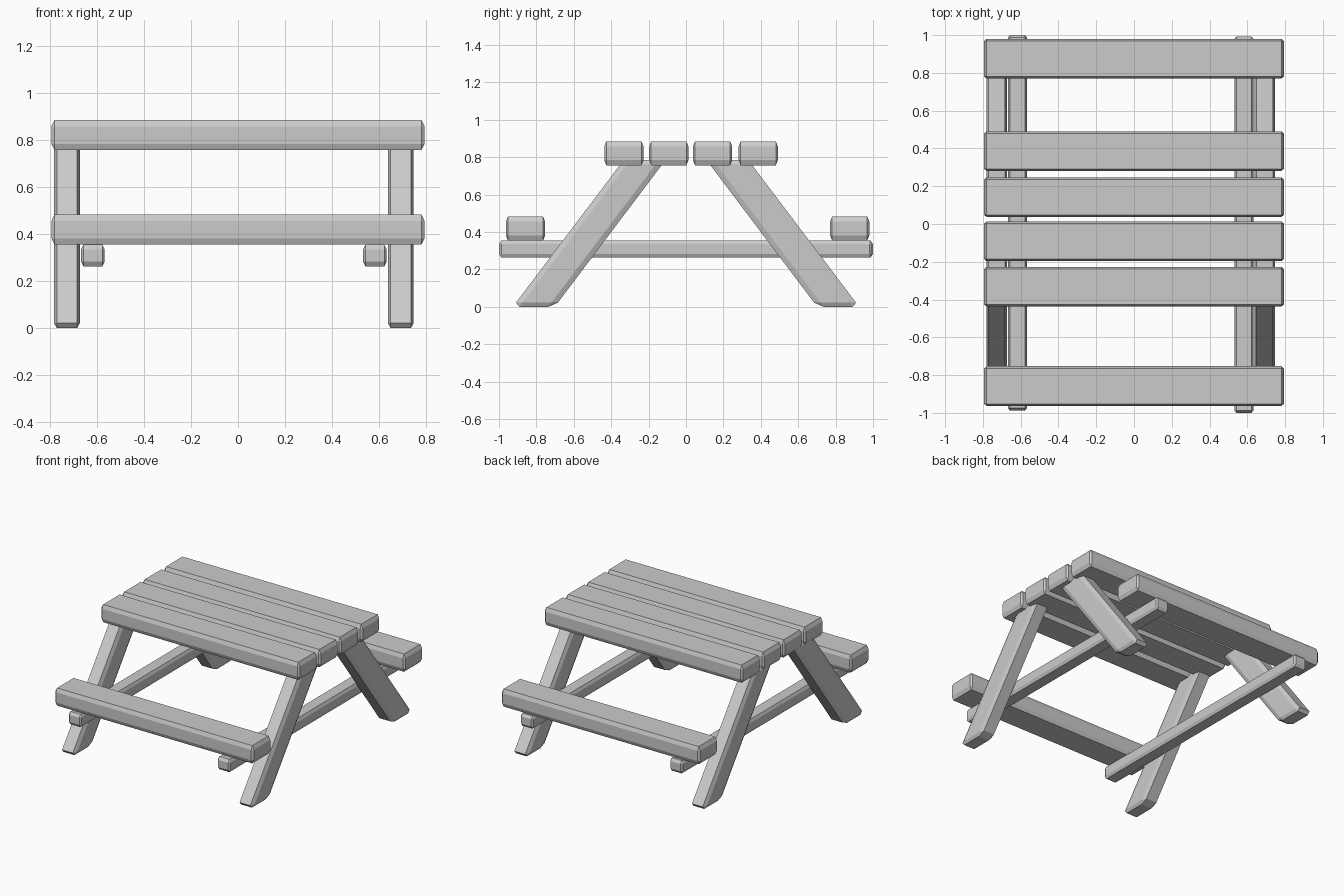
import bpy, bmesh
from mathutils import Vector

if "Cube" in bpy.data.objects:
    bpy.data.objects.remove(bpy.data.objects["Cube"])


def beam(name, lo, hi, cut, slope=0.0):
    """Chamfered timber between two corners; cut = chamfer depth per axis.
    slope shears it along y with height."""
    lo, hi, cut = Vector(lo), Vector(hi), Vector(cut)
    size, mid = hi - lo, (lo + hi) / 2
    bm = bmesh.new()
    bmesh.ops.create_cube(bm, size=1)
    # bevel in a space where every chamfer is one unit deep, then scale back
    bmesh.ops.scale(bm, verts=bm.verts, vec=[size[i] / cut[i] for i in range(3)])
    bmesh.ops.bevel(bm, geom=bm.edges[:], offset=1, segments=1,
                    affect='EDGES', profile=0.5)
    for v in bm.verts:
        v.co = Vector([v.co[i] * cut[i] + mid[i] for i in range(3)])
        v.co.y += slope * v.co.z
    mesh = bpy.data.meshes.new(name)
    bm.to_mesh(mesh)
    bm.free()
    ob = bpy.data.objects.new(name, mesh)
    bpy.context.collection.objects.link(ob)
    return ob


PLANK_CUT = (0.013, 0.011, 0.027)
X = 0.793

# table top planks
for i, (y0, y1) in enumerate([(-0.437, -0.227), (-0.197, 0.013),
                              (0.037, 0.247), (0.281, 0.491)]):
    beam(f"top_plank_{i + 1}", (-X, y0, 0.757), (X, y1, 0.885), PLANK_CUT)

# bench seats
for name, y0 in (("front_bench", -0.963), ("back_bench", 0.770)):
    beam(name, (-X, y0, 0.355), (X, y0 + 0.21, 0.483), PLANK_CUT)

# slanted legs
for side, x0, x1 in (("left", -0.782, -0.672), ("right", 0.637, 0.747)):
    for end, s in (("front", -1), ("back", 1)):
        y = s * 0.814
        beam(f"{end}_{side}_leg", (x0, y - 0.112, 0), (x1, y + 0.112, 0.785),
             (0.012, 0.035, 0.022), slope=-s * 0.755)

# bench support rails
beam("left_rail", (-0.667, -0.988, 0.263), (-0.567, 1.0, 0.355), (0.01, 0.013, 0.02))
beam("right_rail", (0.532, -1.0, 0.263), (0.632, 0.993, 0.355), (0.01, 0.013, 0.02))
